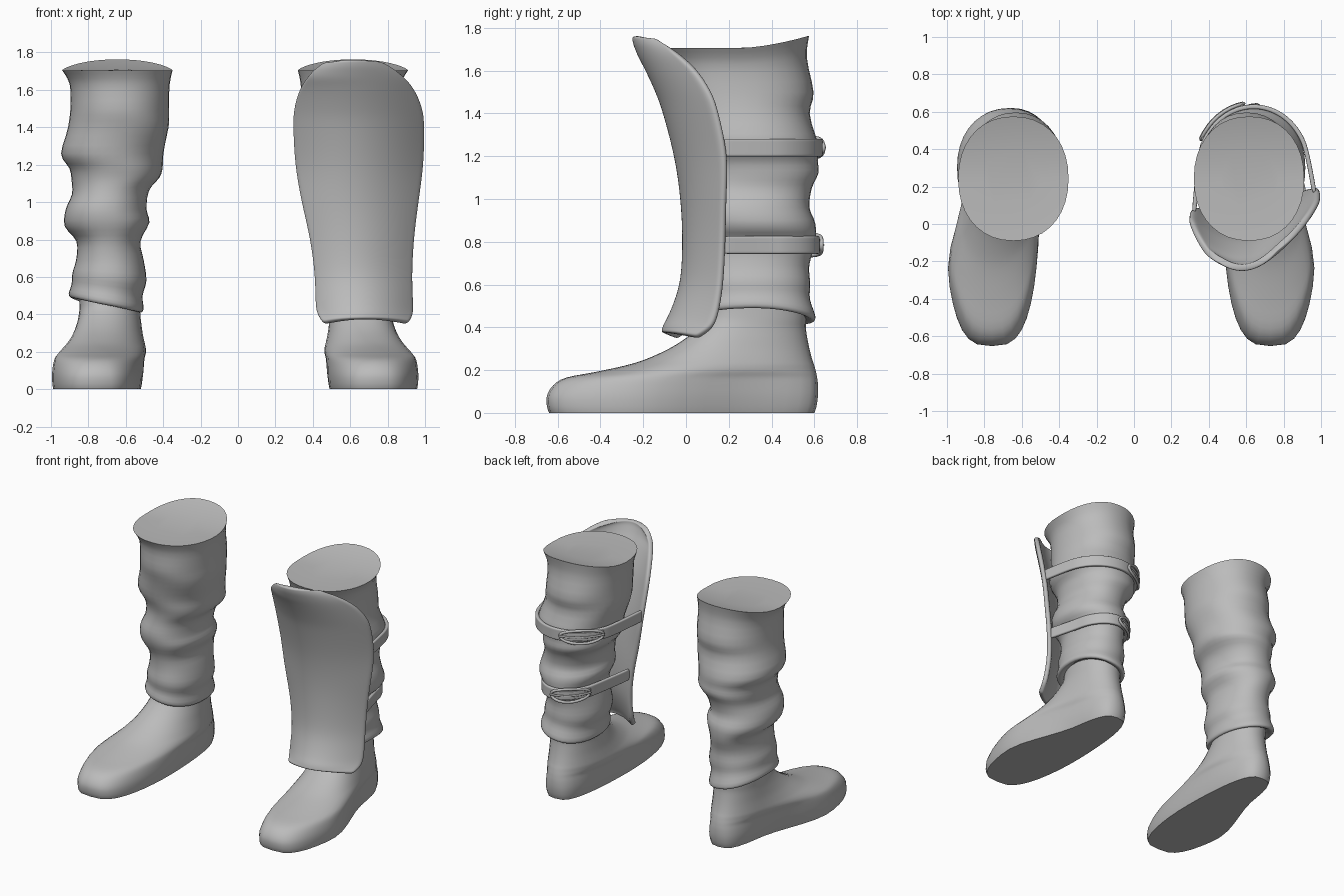
import bpy, bmesh
from math import sin, cos, pi, radians

cube = bpy.data.objects.get("Cube")
if cube:
    bpy.data.objects.remove(cube, do_unlink=True)

grey = bpy.data.materials.new("plain grey")
grey.use_nodes = True
grey.diffuse_color = (0.5, 0.5, 0.5, 1)
grey.node_tree.nodes["Principled BSDF"].inputs["Base Color"].default_value = grey.diffuse_color

SEGS = 36


def smooth_rows(rows, steps):
    """Catmull-Rom interpolation through rows of numbers."""
    out = []
    last = len(rows) - 1
    for i in range(last):
        p, q, r, s = (rows[max(0, min(last, i + k))] for k in (-1, 0, 1, 2))
        for j in range(steps):
            t = j / steps
            out.append([b + t * ((c - a) / 2 + t * ((a - 2.5 * b + 2 * c - d / 2)
                        + t * (1.5 * (b - c) + (d - a) / 2)))
                        for a, b, c, d in zip(p, q, r, s)])
    out.append(list(rows[last]))
    return out


def power(value, exponent):
    """Signed power, for squarer or rounder ovals."""
    return abs(value) ** exponent * (1 if value > 0 else -1)


def loft(name, rings, closed=True, shell=0):
    """Skin a stack of rings; closed rings are capped, open ones get a soft shell."""
    bm = bmesh.new()
    grid = [[bm.verts.new(p) for p in ring] for ring in rings]
    n = len(grid[0])
    for low, high in zip(grid, grid[1:]):
        for i in range(n if closed else n - 1):
            j = (i + 1) % n
            bm.faces.new((low[i], low[j], high[j], high[i]))
    if closed:
        bm.faces.new(grid[0])
        bm.faces.new(grid[-1])
    bmesh.ops.recalc_face_normals(bm, faces=bm.faces)
    mesh = bpy.data.meshes.new(name)
    bm.to_mesh(mesh)
    bm.free()
    mesh.materials.append(grey)
    obj = bpy.data.objects.new(name, mesh)
    bpy.context.collection.objects.link(obj)
    if shell:
        solid = obj.modifiers.new("shell", 'SOLIDIFY')
        solid.thickness = shell
        solid.offset = 0
        soft = obj.modifiers.new("soft edge", 'SUBSURF')
        soft.levels = soft.render_levels = 2
    bpy.ops.object.select_all(action='DESELECT')
    obj.select_set(True)
    bpy.context.view_layer.objects.active = obj
    bpy.ops.object.shade_smooth_by_angle(angle=radians(40))


def mirrored(rings):
    return [[(-x - 0.03, y, z) for x, y, z in ring] for ring in rings]


# Cloth sleeve: height, x range, y range, sideways tilt, back lift
sleeve_rows = [
    (0.47, -0.85, -0.55, 0.12, 0.55, -0.04, -0.02),
    (0.45, -0.89, -0.52, 0.07, 0.59, -0.04, -0.02),
    (0.47, -0.905, -0.505, 0.05, 0.605, -0.04, -0.02),
    (0.53, -0.89, -0.51, 0.06, 0.58, -0.03, 0),
    (0.60, -0.885, -0.49, 0.05, 0.58, -0.02, 0),
    (0.69, -0.865, -0.505, 0.06, 0.575, 0, 0),
    (0.79, -0.865, -0.52, 0.05, 0.605, 0, 0),
    (0.88, -0.925, -0.475, 0.02, 0.605, 0.01, 0),
    (0.96, -0.92, -0.49, 0.01, 0.575, 0, 0),
    (1.05, -0.89, -0.475, 0.02, 0.59, 0.01, 0),
    (1.12, -0.89, -0.42, 0.02, 0.62, 0.01, 0),
    (1.18, -0.90, -0.405, 0.01, 0.615, 0, 0),
    (1.26, -0.945, -0.40, -0.01, 0.615, 0, 0),
    (1.40, -0.91, -0.37, -0.04, 0.58, 0, 0),
    (1.50, -0.895, -0.37, -0.06, 0.595, 0, 0),
    (1.63, -0.90, -0.365, -0.06, 0.565, 0, 0.03),
    (1.705, -0.94, -0.35, -0.09, 0.575, 0, 0.058),
]


def sleeve_ring(z, x0, x1, y0, y1, tilt, lift):
    ring = []
    calm = max(0, min(1, (1.6 - z) * 5, (z - 0.5) * 5))
    for i in range(SEGS):
        a = 2 * pi * i / SEGS
        fold = 1 + 0.008 * calm * sin(22 * z + 3 * sin(a) + 2 * a)
        ring.append(((x0 + x1) / 2 + (x1 - x0) / 2 * power(cos(a), 0.92) * fold,
                     (y0 + y1) / 2 + (y1 - y0) / 2 * power(sin(a), 0.92) * fold,
                     z + tilt * cos(a) + lift * max(0, sin(a)) ** 1.5))
    return ring


sleeve = [sleeve_ring(*row) for row in smooth_rows(sleeve_rows, 3)]
# Shallow dish that closes the top
sleeve.append(sleeve_ring(1.70, -0.8, -0.5, 0.08, 0.41, 0, 0.015))
loft("right_sleeve", sleeve)
loft("left_sleeve", mirrored(sleeve))

# Shoe: height, toe end, heel end, width factor
shoe_rows = [
    (0, -0.64, 0.60, 0.98), (0.03, -0.65, 0.61, 1), (0.08, -0.65, 0.617, 1.01),
    (0.13, -0.62, 0.617, 1), (0.165, -0.56, 0.613, 0.99), (0.19, -0.43, 0.608, 0.99),
    (0.22, -0.29, 0.60, 0.97), (0.25, -0.19, 0.59, 0.93), (0.30, -0.08, 0.577, 0.87),
    (0.35, 0.0, 0.567, 0.83), (0.40, 0.06, 0.56, 0.8), (0.45, 0.1, 0.56, 0.79),
    (0.55, 0.12, 0.55, 0.79),
]


def shoe_ring(z, toe, heel, width):
    ring = []
    round_off = 0.62 + min(0.33, 8 * z * z)
    for i in range(SEGS):
        a = 2 * pi * i / SEGS
        y = (toe + heel) / 2 - (heel - toe) / 2 * cos(a)
        t = max(0, min(1, (y + 0.3) / 0.65))
        t = t * t * (3 - 2 * t)
        half = (0.246 - t * (0.08 - 0.19 * min(z, 0.2))) * width
        ring.append((-0.76 + 0.075 * t + half * power(sin(a), round_off), y, z))
    return ring


shoe = [shoe_ring(*row) for row in smooth_rows(shoe_rows, 3)]
loft("right_shoe", shoe)
loft("left_shoe", mirrored(shoe))

# Shin guard: height, centre x, half width, ridge y, outer edge y
guard_rows = [
    (0.352, 0.682, 0.225, -0.092, 0.05), (0.39, 0.68, 0.247, -0.085, 0.11),
    (0.45, 0.675, 0.256, -0.06, 0.145), (0.60, 0.67, 0.256, -0.005, 0.17),
    (0.80, 0.662, 0.274, 0.007, 0.18), (1.0, 0.652, 0.309, -0.003, 0.185),
    (1.2, 0.648, 0.339, -0.033, 0.19), (1.4, 0.645, 0.347, -0.085, 0.15),
    (1.5, 0.642, 0.339, -0.12, 0.115), (1.6, 0.635, 0.304, -0.165, 0.05),
    (1.67, 0.627, 0.252, -0.2, -0.025), (1.715, 0.618, 0.195, -0.225, -0.085),
    (1.74, 0.612, 0.14, -0.23, -0.135),
]


def guard_ring(z, cx, half, ridge, edge):
    skew = 0.055 * min(1, half / 0.25)
    low = max(0, 0.45 - z) / 0.09
    high = max(0, z - 1.67) / 0.065
    ring = []
    for i in range(21):
        u = i / 10 - 1
        ring.append((cx + half * u, ridge + (edge - ridge - skew) * u * u + skew * u,
                     z + (low + high) * 0.02 * (1 - u * u)))
    return ring


loft("shin_guard", [guard_ring(*row) for row in smooth_rows(guard_rows, 2)],
     closed=False, shell=0.036)


def band(name, path, z, height, thick):
    loft(name, [[(x, y, z + k * height / 2) for x, y in path] for k in (-1, -0.7, 0, 0.7, 1)],
         closed=False, shell=thick)


def rod(name, points, radius, cyclic):
    curve = bpy.data.curves.new(name, 'CURVE')
    curve.dimensions = '3D'
    curve.bevel_depth = radius
    curve.bevel_resolution = 2
    curve.use_fill_caps = True
    spline = curve.splines.new('POLY')
    spline.points.add(len(points) - 1)
    for point, co in zip(spline.points, points):
        point.co = (*co, 1)
    spline.use_cyclic_u = cyclic
    spline.use_smooth = True
    obj = bpy.data.objects.new(name, curve)
    bpy.context.collection.objects.link(obj)
    curve.materials.append(grey)


# Straps with buckles on the inner back of the guarded leg
def strap(label, z, cx, rx, cy, ry, start, end, middle, swing):
    def around(deg, out=0):
        a = radians(deg)
        return cx + (rx + out) * cos(a), cy + (ry + out) * sin(a)

    path = [start] + [around(d) for d in range(10, 180, 20)] + [end]
    band(label + "_strap", smooth_rows(path, 3), z, 0.084, 0.024)
    band(label + "_strap_tail", [around(d, 0.015) for d in range(100, 160, 5)], z, 0.06, 0.014)
    oval = []
    for i in range(24):
        a = 2 * pi * i / 24
        oval.append((*around(middle + swing * cos(a), 0.02), z + 0.048 * sin(a)))
    rod(label + "_buckle", oval, 0.01, True)
    pin = [(*around(middle + swing * k / 4, 0.026), z) for k in range(-4, 5)]
    rod(label + "_buckle_pin", pin, 0.007, False)


strap("upper", 1.24, 0.64, 0.293, 0.3, 0.328, (0.965, 0.165), (0.32, 0.05), 127, 27)
strap("lower", 0.785, 0.66, 0.2, 0.32, 0.294, (0.912, 0.165), (0.415, 0.07), 121, 32)
